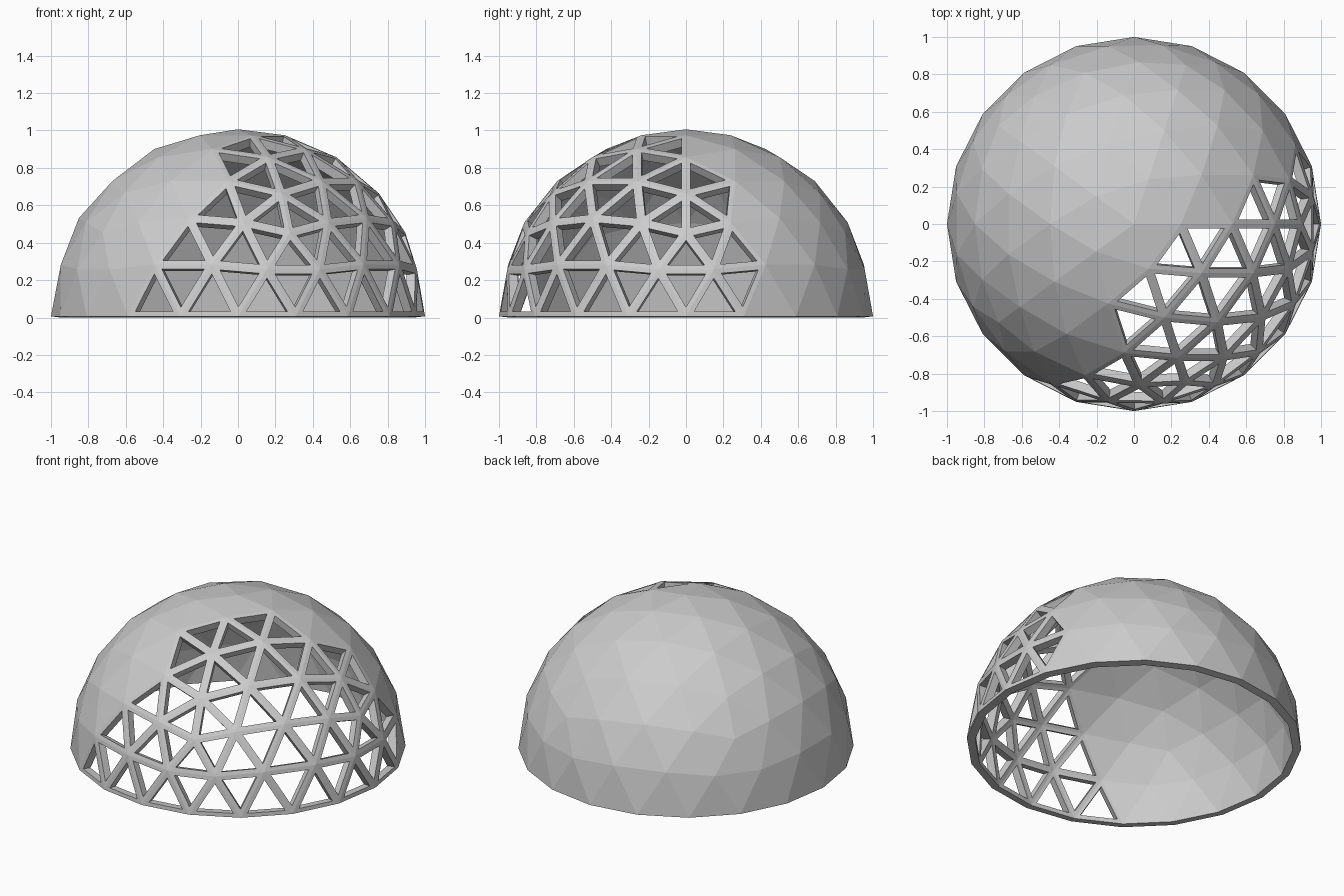
import bpy, bmesh
from mathutils import Vector

if "Cube" in bpy.data.objects:
    bpy.data.objects.remove(bpy.data.objects["Cube"])

INSET, THICK = 0.025, 0.05

# Hemisphere of a flat-faced geodesic sphere
bm = bmesh.new()
bmesh.ops.create_icosphere(bm, subdivisions=3, radius=1.0)
low = [v for v in bm.verts if v.co.z < -0.01]
bmesh.ops.delete(bm, geom=low, context='VERTS')

# Panels on the front right are open; a few border panels break the straight line
extra_open = [Vector(p) for p in ((-0.44, -0.87, 0.09), (0.03, -0.39, 0.91), (0.23, -0.17, 0.94))]
kept_closed = [Vector(p) for p in ((-0.22, -0.69, 0.67), (0.87, 0.44, 0.09))]


def near(c, points):
    return any((c - p).length < 0.08 for p in points)


def is_open(face):
    c = face.calc_center_median()
    if near(c, kept_closed):
        return False
    return c.x - c.y > 0.45 or near(c, extra_open)


# Inset each open panel and remove its middle, leaving struts
panels = [f for f in bm.faces if is_open(f)]
bmesh.ops.inset_individual(bm, faces=panels, thickness=INSET, use_even_offset=True)
bmesh.ops.delete(bm, geom=panels, context='FACES')

mesh = bpy.data.meshes.new("dome_shell")
bm.to_mesh(mesh)
bm.free()
dome = bpy.data.objects.new("dome_shell", mesh)
bpy.context.collection.objects.link(dome)

# Wall thickness grows inward; lift so the inner rim rests on the ground
wall = dome.modifiers.new("wall", 'SOLIDIFY')
wall.thickness = THICK
wall.offset = -1
wall.use_even_offset = True
bpy.context.view_layer.update()
shell = dome.evaluated_get(bpy.context.evaluated_depsgraph_get())
dome.location.z = -min(v.co.z for v in shell.data.vertices)
